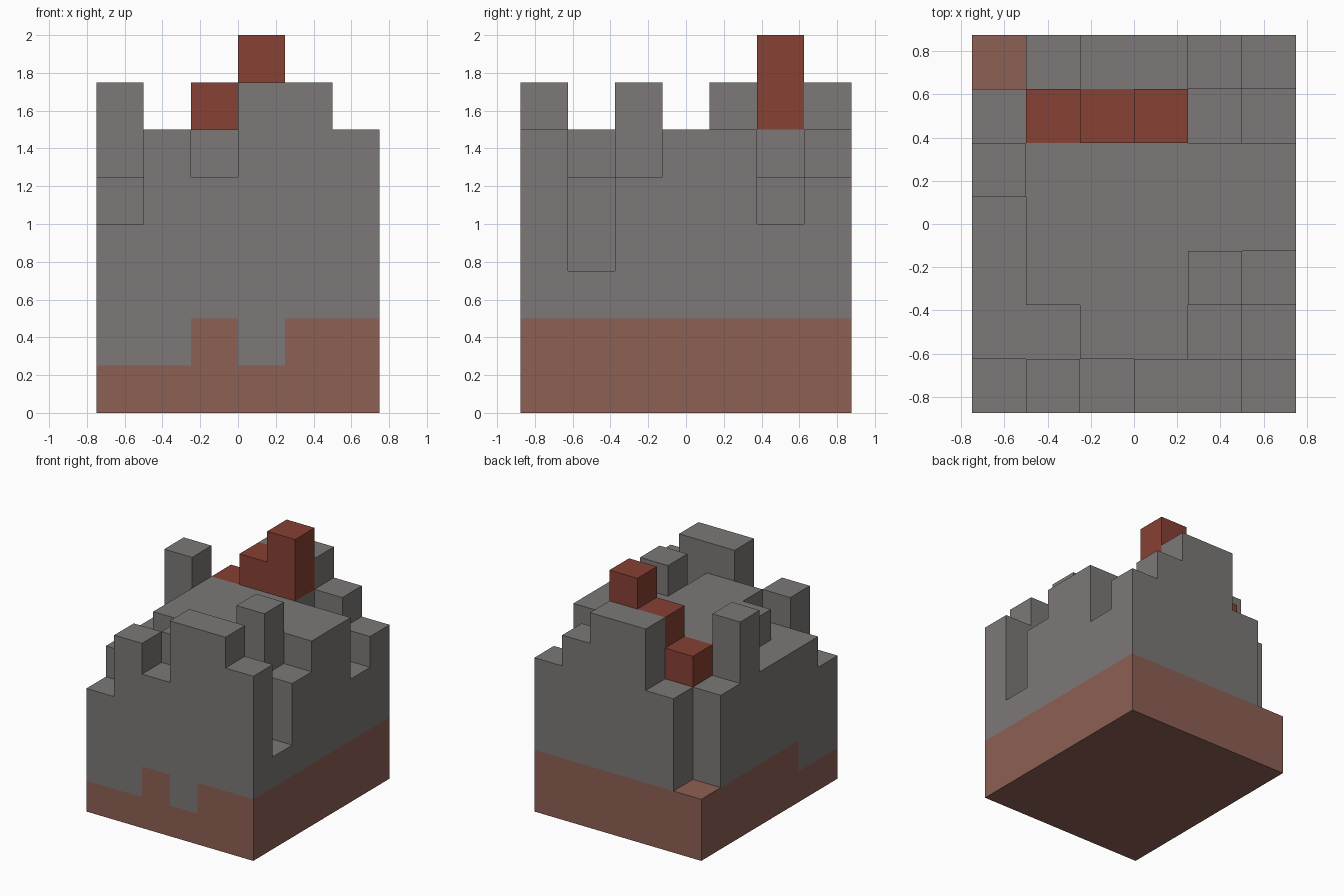
import bpy
import bmesh
from mathutils import Vector

old = bpy.data.objects.get("Cube")
if old:
    bpy.data.objects.remove(old, do_unlink=True)

CELL = 0.25
# Column heights in blocks: one string per row, front row first, x running left to right
HEIGHTS = ["465776", "556653", "566675", "566666", "766666", "567854", "257765"]
NX, NY = len(HEIGHTS[0]), len(HEIGHTS)
LOW_BASE = {(0, 0), (1, 0), (3, 0), (0, 1)}   # columns where the brick course is one block high
ROOF_ROW, ROOF_BOTTOM = 5, {1: 5, 2: 6, 3: 6}  # stepped red blocks


def part_of(i, j, k):
    if k < (1 if (i, j) in LOW_BASE else 2):
        return "brick_base"
    if j == ROOF_ROW and i in ROOF_BOTTOM and k >= ROOF_BOTTOM[i]:
        return "stepped_roof"
    return "stone_walls"


def make_material(name, color):
    mat = bpy.data.materials.new(name)
    mat.use_nodes = True
    mat.diffuse_color = color
    bsdf = mat.node_tree.nodes["Principled BSDF"]
    bsdf.inputs["Base Color"].default_value = color
    bsdf.inputs["Roughness"].default_value = 0.9
    return mat


def build_part(name, solid, mat):
    """Skin the blocks of one part, leaving out faces that touch another block."""
    bm = bmesh.new()
    for cell, part in solid.items():
        if part != name:
            continue
        centre = Vector(cell) + Vector((0.5, 0.5, 0.5))
        for axis in range(3):
            for sign in (-1, 1):
                n = Vector((0, 0, 0))
                n[axis] = sign
                if tuple(int(c + d) for c, d in zip(cell, n)) in solid:
                    continue
                u = Vector((0, 0, 0))
                u[(axis + 1) % 3] = 0.5
                v = n.cross(u)
                mid = centre + n * 0.5
                corners = [mid - u - v, mid + u - v, mid + u + v, mid - u + v]
                bm.faces.new([bm.verts.new((p - Vector((NX / 2, NY / 2, 0))) * CELL)
                              for p in corners])
    bmesh.ops.remove_doubles(bm, verts=bm.verts[:], dist=0.001)
    # Merge flush block faces into clean flat walls
    bmesh.ops.dissolve_limit(bm, angle_limit=0.01, verts=bm.verts[:], edges=bm.edges[:])
    mesh = bpy.data.meshes.new(name)
    bm.to_mesh(mesh)
    bm.free()
    mesh.materials.append(mat)
    bpy.context.collection.objects.link(bpy.data.objects.new(name, mesh))


# Fill every column with blocks
solid = {(i, j, k): part_of(i, j, k)
         for j, row in enumerate(HEIGHTS)
         for i, h in enumerate(row)
         for k in range(int(h))}

build_part("brick_base", solid, make_material("brown_brick", (0.27, 0.115, 0.088, 1)))
build_part("stone_walls", solid, make_material("grey_stone", (0.2, 0.19, 0.184, 1)))
build_part("stepped_roof", solid, make_material("dark_red", (0.245, 0.052, 0.035, 1)))
